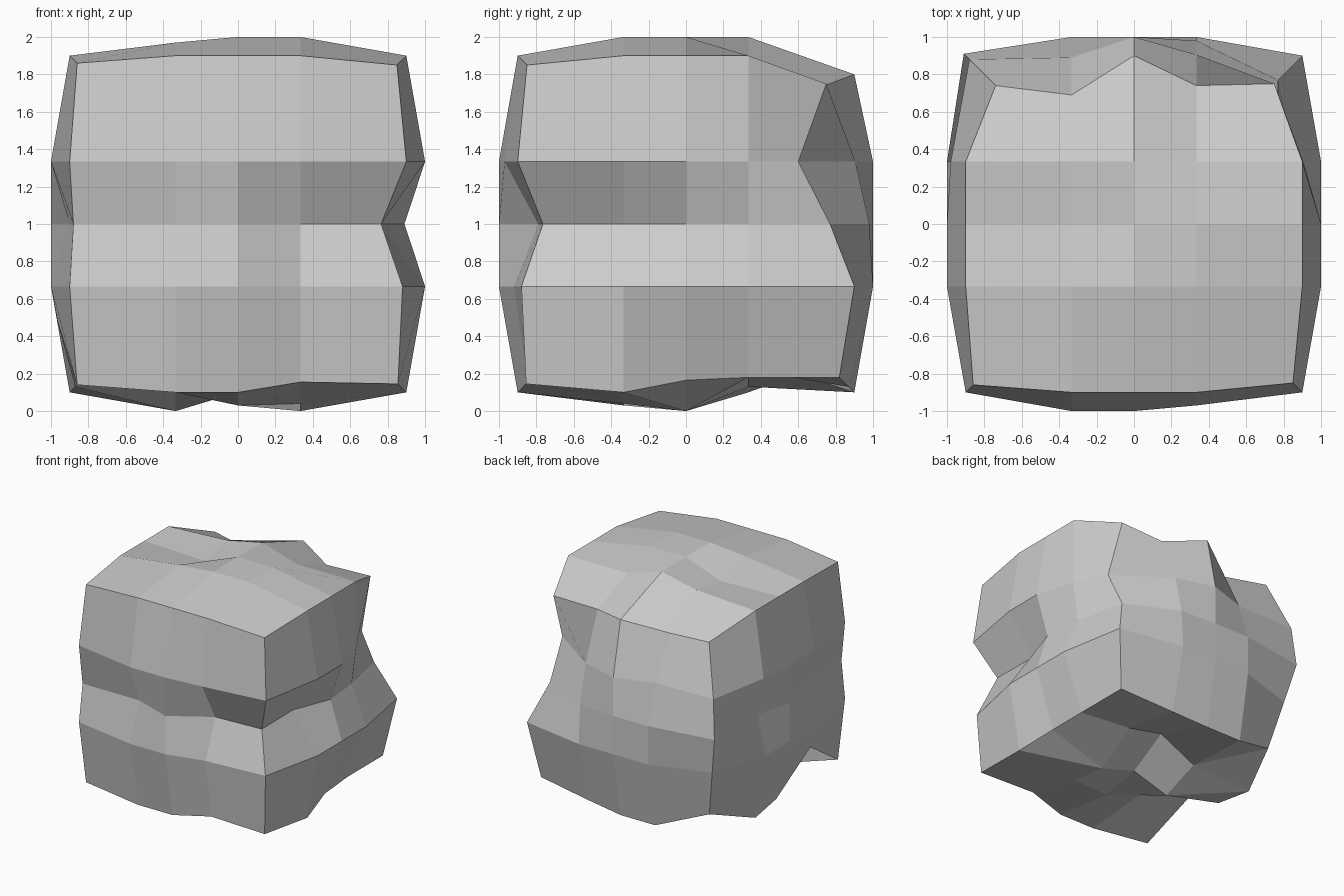
import bpy, bmesh
from itertools import product

if "Cube" in bpy.data.objects:
    bpy.data.objects.remove(bpy.data.objects["Cube"])

# Lattice spacing across each side of the block
STEP = {-2: -1.0, -1: -1 / 3, 0: 0.0, 1: 1 / 3, 2: 1.0}
ROUND = {1: 1.0, 2: 0.9, 3: 0.86}   # reach of side, edge and corner points

shell = [k for k in product(range(-2, 3), repeat=3) if 2 in map(abs, k)]
reach = {k: ROUND[sum(abs(c) == 2 for c in k)] for k in shell}


def carve_face(axis, sign, rows):
    """Set the inner 3x3 reach values of one side (outer loop = first free axis)."""
    for i, row in enumerate(rows):
        for j, r in enumerate(row):
            k = [i - 1, j - 1]
            k.insert(axis, 2 * sign)
            reach[tuple(k)] = r


def carve_edge(axis, a, b, values):
    """Set the five reach values along one edge running in the axis direction."""
    for i, r in enumerate(values):
        k = [2 * a, 2 * b]
        k.insert(axis, i - 2)
        reach[tuple(k)] = r


# Sides: front groove, right groove, left, back hollow, lumpy underside, top
carve_face(1, -1, [[1, .88, 1], [1, 1, 1], [.92, .79, .97]])
carve_face(0, 1, [[1, .76, 1], [1, .89, 1], [1, .86, .905]])
carve_face(0, -1, [[1, .9, 1], [1, 1, 1], [1, .92, .98]])
carve_face(1, 1, [[1, 1, .89], [1, 1, 1], [1, .98, .905]])
carve_face(2, -1, [[.85, 1, .87], [.97, .9, .71], [.96, 1, .78]])
carve_face(2, 1, [[.97, .88, .93], [1, 1, 1], [1, 1, .9]])

# Edges
carve_edge(2, 1, -1, [.855, .88, .765, .9, .85])
carve_edge(2, -1, -1, [.86, .9, .88, .9, .86])
carve_edge(2, 1, 1, [.82, .9, .77, .6, .75])
carve_edge(2, -1, 1, [.75, .84, .91, .88, .74])
carve_edge(0, 1, 1, [.74, .69, .9, .74, .75])
carve_edge(0, -1, -1, [.86, .9, .9, .845, .855])
carve_edge(0, 1, -1, [.75, .9, .9, .87, .82])
carve_edge(1, 1, -1, [.855, .9, .835, .82, .82])
carve_edge(1, -1, -1, [.86, .8, .87, .9, .75])

# Points pushed off the regular pattern
special = {(0, 2, 2): (0, .9, .8), (-2, -1, -2): (-.965, -1 / 3, -.52),
           (2, 2, 1): (.77, .6, 1 / 3)}

bm = bmesh.new()
verts = {}
for k in shell:
    p = special.get(k) or [STEP[c] * (reach[k] if abs(c) == 2 else 1) for c in k]
    verts[k] = bm.verts.new((p[0], p[1], p[2] + 1))

# Quads of all six sides
for axis, sign in product(range(3), (-2, 2)):
    for i, j in product(range(-2, 2), repeat=2):
        quad = []
        for di, dj in ((0, 0), (1, 0), (1, 1), (0, 1)):
            k = [i + di, j + dj]
            k.insert(axis, sign)
            quad.append(verts[tuple(k)])
        bm.faces.new(quad)
# Creases across the most bent quads of the underside
for a, b in (((-2, 2), (-1, 1)), ((-2, 1), (-1, 0)), ((2, -1), (1, 0))):
    bmesh.ops.connect_verts(bm, verts=[verts[(*a, -2)], verts[(*b, -2)]])
bmesh.ops.recalc_face_normals(bm, faces=bm.faces)

# Rock block object
mesh = bpy.data.meshes.new("rock_block")
bm.to_mesh(mesh)
bm.free()
bpy.context.collection.objects.link(bpy.data.objects.new("rock_block", mesh))
